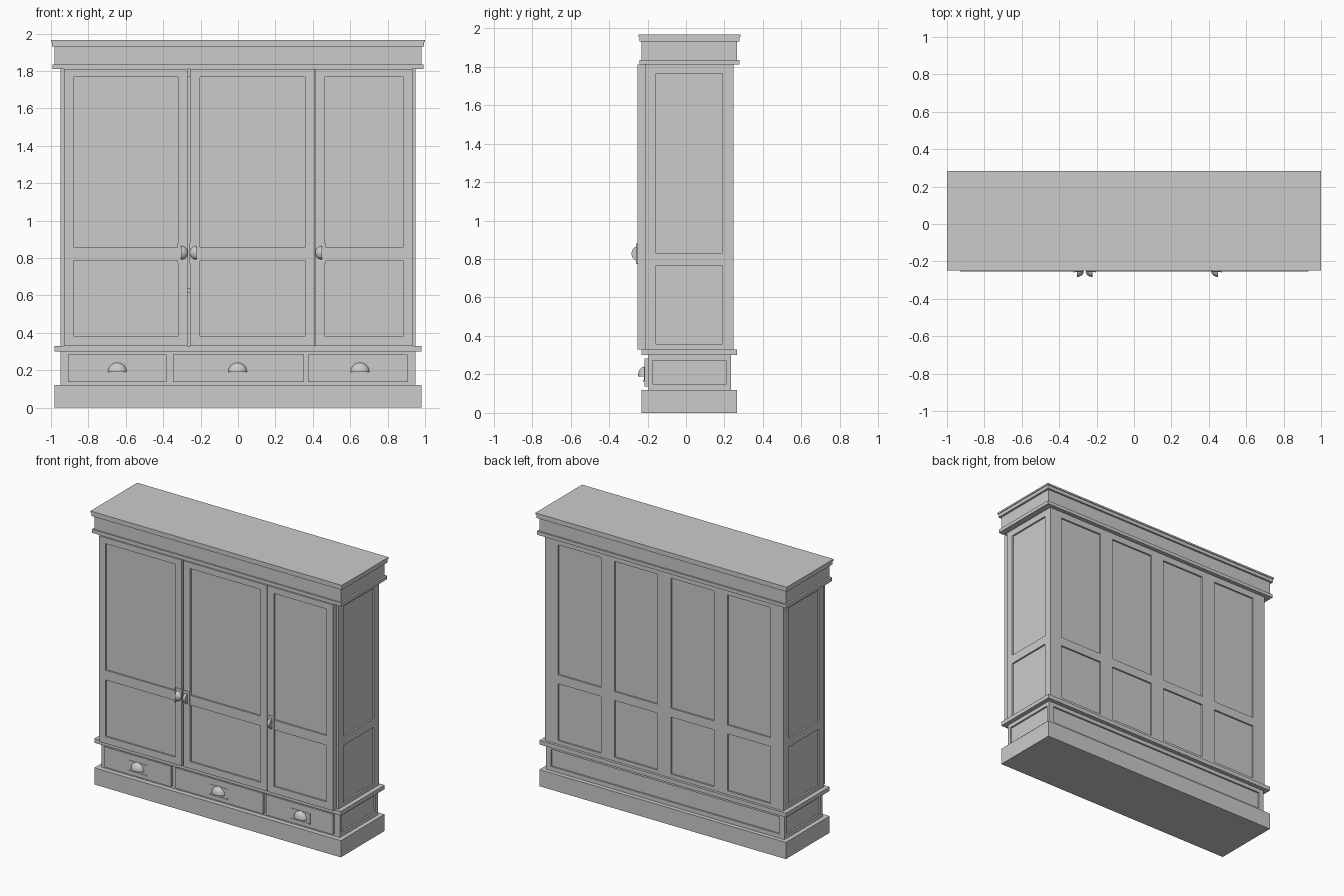
import bpy, bmesh, math
from mathutils import Vector, Matrix

if "Cube" in bpy.data.objects:
    bpy.data.objects.remove(bpy.data.objects["Cube"])


def finish(name, bm):
    bmesh.ops.recalc_face_normals(bm, faces=bm.faces)
    me = bpy.data.meshes.new(name)
    bm.to_mesh(me)
    bm.free()
    ob = bpy.data.objects.new(name, me)
    bpy.context.collection.objects.link(ob)
    return ob


def box(name, x, y, z):
    bm = bmesh.new()
    bmesh.ops.create_cube(bm, size=1)
    for v in bm.verts:
        v.co = Vector([(r[0] + r[1]) / 2 + c * (r[1] - r[0]) for r, c in zip((x, y, z), v.co)])
    return finish(name, bm)


def board(name, origin, u, n, us, vs, thick, depth=0.012):
    """Framed board along u and z, outward normal n; odd grid cells are recessed panels."""
    o, u, n, w = Vector(origin), Vector(u), Vector(n), Vector((0, 0, 1))
    bm = bmesh.new()

    def quad(*pts):
        bm.faces.new([bm.verts.new(o + u * a + w * b + n * c) for a, b, c in pts])

    for i in range(len(us) - 1):
        for j in range(len(vs) - 1):
            a, b, c, d = us[i], us[i + 1], vs[j], vs[j + 1]
            ring = [(a, c), (b, c), (b, d), (a, d)]
            k = -depth if i % 2 and j % 2 else 0
            quad(*[(p, q, k) for p, q in ring])
            if k:
                for (p, q), (r, s) in zip(ring, ring[1:] + ring[:1]):
                    quad((p, q, 0), (r, s, 0), (r, s, k), (p, q, k))
    # back face and rim, split along the same cuts so the shell welds shut
    t = -thick
    rim = [(a, vs[0]) for a in us] + [(us[-1], b) for b in vs[1:]]
    rim += [(a, vs[-1]) for a in us[-2::-1]] + [(us[0], b) for b in vs[-2:0:-1]]
    quad(*[(p, q, t) for p, q in rim])
    for (p, q), (r, s) in zip(rim, rim[1:] + rim[:1]):
        quad((p, q, 0), (r, s, 0), (r, s, t), (p, q, t))
    bmesh.ops.remove_doubles(bm, verts=bm.verts, dist=1e-5)
    return finish(name, bm)


def cup_pull(name, pos, angle, r, bulge):
    # quarter-ellipsoid cup on a thin plate with a raised lip
    bm = bmesh.new()
    bmesh.ops.create_uvsphere(bm, u_segments=24, v_segments=12, radius=1)
    for n in ((0, 0, -1), (0, 1, 0)):
        geo = bm.verts[:] + bm.edges[:] + bm.faces[:]
        cut = bmesh.ops.bisect_plane(bm, geom=geo, dist=1e-5, plane_co=(0, 0, 0), plane_no=n, clear_outer=True)
        edges = [e for e in bm.edges if e.is_boundary]
        bmesh.ops.holes_fill(bm, edges=edges)
    bmesh.ops.scale(bm, vec=(r, bulge, r), verts=bm.verts)
    for z0, z1, t in ((-0.45 * r, r, 0.003), (-0.52 * r, -0.38 * r, 0.007)):
        m = Matrix.Translation((0, -t / 2, (z0 + z1) / 2)) @ Matrix.Diagonal((r * 2.9, t, z1 - z0, 1))
        bmesh.ops.create_cube(bm, size=1, matrix=m)
    bmesh.ops.transform(bm, matrix=Matrix.Translation(pos) @ Matrix.Rotation(angle, 4, 'Y'), verts=bm.verts)
    ob = finish(name, bm)
    bpy.ops.object.select_all(action='DESELECT')
    ob.select_set(True)
    bpy.context.view_layer.objects.active = ob
    bpy.ops.object.shade_smooth_by_angle(angle=math.radians(35))


# horizontal mouldings
box("plinth", (-.98, .98), (-.232, .265), (0, .12))
box("waist_ledge", (-.98, .98), (-.232, .265), (.30, .33))
box("lower_cornice", (-.993, .993), (-.242, .277), (1.81, 1.835))
box("frieze", (-.98, .98), (-.232, .265), (1.835, 1.93))
box("cornice_edge", (-.995, .995), (-.243, .278), (1.93, 1.955))
box("cornice_top", (-1, 1), (-.248, .283), (1.955, 1.967))

# framed sides of drawer base and wardrobe body
rows = [.33, .357, .766, .83, 1.765, 1.81]
low = [.12, .15, .272, .30]
for s, label in ((-1, "left"), (1, "right")):
    board(label + "_side", (.948 * s, 0, 0), (0, 1, 0), (s, 0, 0), [-.212, -.155, .19, .247], rows, .022)
    board(label + "_base_side", (.948 * s, 0, 0), (0, 1, 0), (s, 0, 0), [-.197, -.175, .21, .235], low, .022)

# framed backs
cuts = [-.926]
for i in range(4):
    c = (i - 1.5) * .45
    cuts += [c - .172, c + .172]
board("back", (0, .247, 0), (1, 0, 0), (0, 1, 0), cuts + [.926], rows, .022)
board("base_back", (0, .235, 0), (1, 0, 0), (0, 1, 0), [-.926, -.91, .91, .926], low, .022)
box("base_front", (-.926, .926), (-.197, -.177), (.12, .30))

# interior
box("inner_top", (-.926, .926), (-.21, .225), (1.77, 1.81))
box("shelf", (-.926, .926), (-.2, .225), (.615, .637))

# doors: outer edges, then panel edges
door_rows = [.33, .38, .787, .857, 1.767, 1.81]
for name, us in (("left_door", [-.93, -.877, -.32, -.271]),
                 ("middle_door", [-.257, -.203, .358, .408]),
                 ("right_door", [.413, .465, .882, .933])):
    board(name, (0, -.253, 0), (1, 0, 0), (0, -1, 0), us, door_rows, .041)

# drawers with cup pulls
for name, x, px in (("left", (-.91, -.383), -.645), ("middle", (-.348, .352), -.002), ("right", (.373, .905), .652)):
    box(name + "_drawer", x, (-.216, -.19), (.137, .284))
    cup_pull(name + "_drawer_pull", (px, -.216, .19), 0, .051, .034)

# door pulls, turned sideways
for name, x, s in (("left", -.305, 1), ("middle", -.222, -1), ("right", .45, -1)):
    cup_pull(name + "_door_pull", (x, -.253, .828), s * math.pi / 2, .037, .03)
